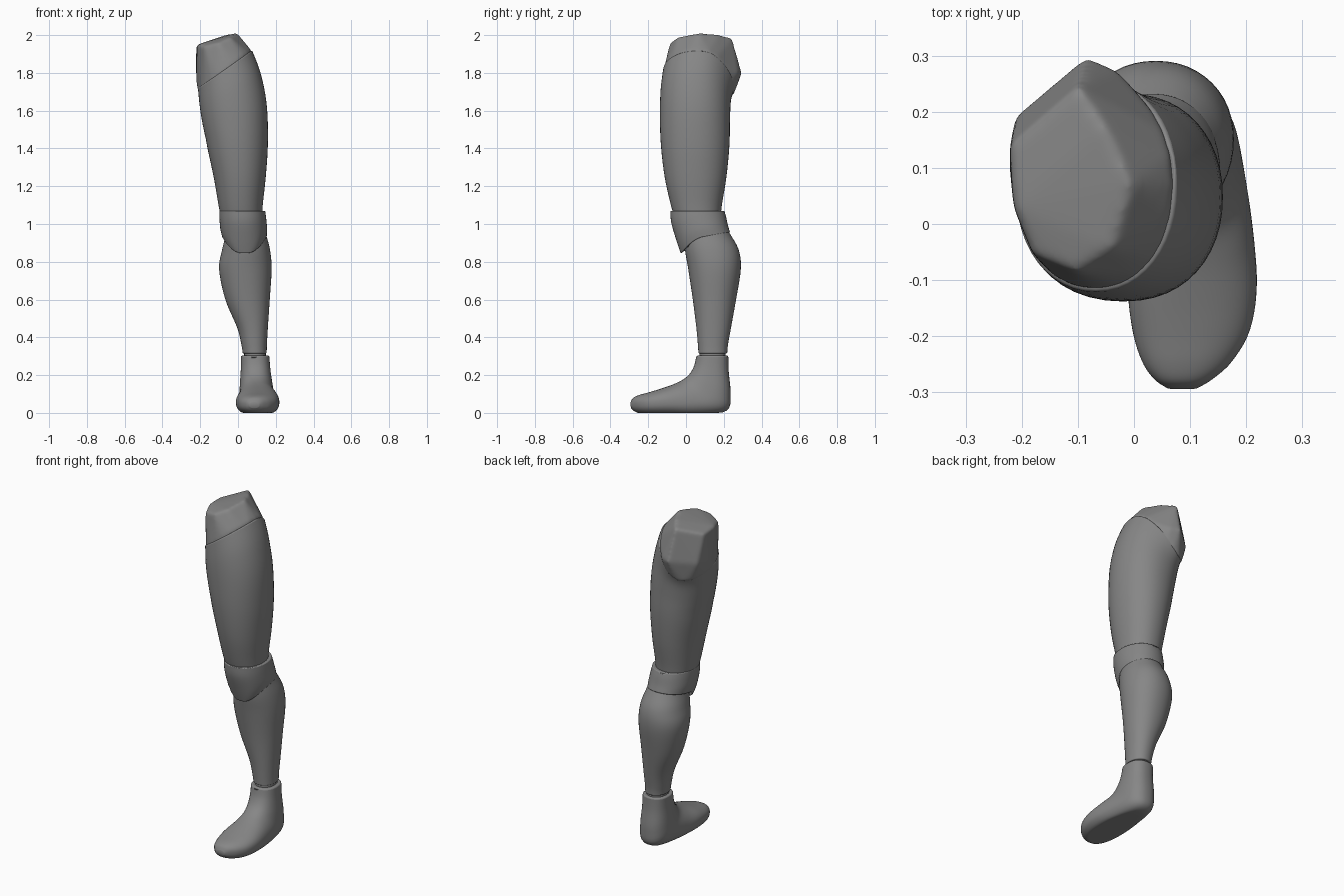
import bpy, bmesh, math
from mathutils import Vector

if "Cube" in bpy.data.objects:
    bpy.data.objects.remove(bpy.data.objects["Cube"])

N, SUB = 48, 5
grey = bpy.data.materials.new("dark_grey")
grey.diffuse_color = (0.24, 0.24, 0.24, 1)
grey.use_nodes = True
grey.node_tree.nodes["Principled BSDF"].inputs["Base Color"].default_value = grey.diffuse_color


def spline(rows, sub=SUB):
    """Catmull-Rom interpolation through rows of numbers."""
    out = []
    for i in range(len(rows) - 1):
        a, b, c, d = (rows[max(0, min(len(rows) - 1, i + k))] for k in (-1, 0, 1, 2))
        for s in range(sub):
            t = s / sub
            out.append([0.5 * (2 * q + (r - p) * t + (2 * p - 5 * q + 4 * r - w) * t * t
                               + (3 * q - p - 3 * r + w) * t ** 3)
                        for p, q, r, w in zip(a, b, c, d)])
    return out + [list(rows[-1])]


def ring(sec, n=N, e=0.94):
    """Oval section: front point (ya, za), back point (yb, zb), width x0..x1."""
    ya, za, yb, zb, x0, x1 = sec
    pts = []
    for i in range(n):
        a = 2 * math.pi * i / n
        c, s = [math.copysign(abs(v) ** e, v) for v in (math.cos(a), math.sin(a))]
        pts.append(Vector(((x0 + x1) / 2 + (x1 - x0) / 2 * c,
                           (ya + yb) / 2 + (ya - yb) / 2 * s,
                           (za + zb) / 2 + (za - zb) / 2 * s)))
    return pts


def finish(name, bm):
    bmesh.ops.recalc_face_normals(bm, faces=bm.faces)
    me = bpy.data.meshes.new(name)
    bm.to_mesh(me)
    bm.free()
    me.materials.append(grey)
    ob = bpy.data.objects.new(name, me)
    bpy.context.collection.objects.link(ob)
    bpy.context.view_layer.objects.active = ob
    for o in bpy.context.selected_objects:
        o.select_set(False)
    ob.select_set(True)
    bpy.ops.object.shade_smooth_by_angle(angle=math.radians(50))
    return ob


def loft(name, rows, warp=None, bevel=0.01, e=0.94):
    bm = bmesh.new()
    loops = []
    for sec in spline(rows):
        pts = ring(sec, e=e)
        if warp:
            pts = [warp(p) for p in pts]
        loops.append([bm.verts.new(p) for p in pts])
    for a, b in zip(loops, loops[1:]):
        for i in range(N):
            j = (i + 1) % N
            bm.faces.new((a[i], a[j], b[j], b[i]))
    bm.faces.new(loops[0])
    bm.faces.new(loops[-1])
    ob = finish(name, bm)
    if bevel:
        m = ob.modifiers.new("rim", 'BEVEL')
        m.width, m.segments, m.limit_method = bevel, 3, 'ANGLE'
        m.angle_limit = math.radians(50)
    return ob


def level(z, y0, y1, x0, x1):
    return (y0, z, y1, z, x0, x1)


# Thigh: the upper end is sheared to a slanted hip rim
def rim_z(x, y):
    return 1.868 + 0.7 * x - 3.0 * max(0, y - 0.08) ** 2


def thigh_warp(p):
    if p.z > 1.45:
        t = (p.z - 1.45) / 0.4
        p.z = 1.45 + t * (rim_z(p.x, p.y) - 1.45)
    return p


THIGH_TOP = level(1.85, -0.12, 0.258, -0.212, 0.074)
loft("thigh", [level(1.0, -0.05, 0.18, -0.085, 0.125),
               level(1.1, -0.08, 0.19, -0.103, 0.131),
               level(1.25, -0.113, 0.214, -0.129, 0.147),
               level(1.42, -0.133, 0.23, -0.165, 0.158),
               level(1.58, -0.138, 0.233, -0.19, 0.153),
               level(1.72, -0.134, 0.239, -0.204, 0.122),
               THIGH_TOP], thigh_warp)

# Hip block: softened convex hull rising from the thigh rim
bm = bmesh.new()
for p in ring(THIGH_TOP, 24):
    q = Vector((-0.07 + (p.x + 0.07) * 0.98, 0.067 + (p.y - 0.067) * 0.98,
                rim_z(p.x, p.y)))
    bm.verts.new(q)
    bm.verts.new(q - Vector((0, 0, 0.03)))
for p in [(-0.18, -0.055, 1.94), (-0.105, -0.085, 1.96), (-0.04, -0.045, 1.99),
          (-0.005, 0.07, 2.012), (-0.05, 0.17, 2.005), (-0.1, 0.245, 1.985),
          (-0.215, 0.03, 1.95), (-0.222, 0.14, 1.945), (-0.085, 0.298, 1.80),
          (-0.03, 0.275, 1.80), (-0.213, 0.19, 1.78), (-0.222, 0.10, 1.76)]:
    bm.verts.new(p)
bmesh.ops.convex_hull(bm, input=bm.verts)
bmesh.ops.delete(bm, geom=[v for v in bm.verts if not v.link_faces], context='VERTS')
hip = finish("hip_block", bm)
m = hip.modifiers.new("remesh", 'REMESH')
m.mode, m.voxel_size, m.use_smooth_shade = 'VOXEL', 0.007, True
m = hip.modifiers.new("soften", 'SMOOTH')
m.factor, m.iterations = 0.5, 28


# Knee band: the lower edge dips to a rounded point in front
def knee_warp(p):
    t = (1.07 - p.z) / 0.15
    f = max(0, 0.09 - p.y) / 0.115
    low = 0.915 + 0.18 * p.y - 0.066 * min(1, f) ** 2
    p.z = 1.07 + t * (low - 1.07)
    return p


loft("knee_band", [level(1.07, -0.083, 0.203, -0.098, 0.144),
                   level(1.03, -0.078, 0.212, -0.098, 0.149),
                   level(0.97, -0.052, 0.222, -0.094, 0.154),
                   level(0.92, -0.028, 0.233, -0.084, 0.152)], knee_warp)

# Calf
loft("calf", [level(0.315, 0.066, 0.218, 0.025, 0.152),
              level(0.36, 0.063, 0.222, 0.018, 0.153),
              level(0.45, 0.055, 0.238, -0.004, 0.158),
              level(0.6, 0.036, 0.265, -0.067, 0.168),
              level(0.76, 0.012, 0.29, -0.1, 0.178),
              level(0.86, -0.005, 0.28, -0.085, 0.17),
              level(0.94, -0.012, 0.238, -0.065, 0.15),
              level(1.0, -0.01, 0.2, -0.055, 0.135)])

# Ankle joint in the gap between calf and foot
loft("ankle_joint", [level(0.27, 0.072, 0.208, 0.033, 0.147),
                     level(0.34, 0.072, 0.208, 0.033, 0.147)], bevel=0)


# Foot: sections swing from level at the ankle to upright at the toes
def sole_warp(p):
    p.z = max(p.z, 0.0)
    return p


loft("foot", [(0.055, 0.303, 0.224, 0.303, 0.015, 0.166),
              (0.043, 0.25, 0.226, 0.22, 0.015, 0.171),
              (0.018, 0.205, 0.236, 0.10, 0.01, 0.182),
              (-0.02, 0.174, 0.215, 0.012, 0.006, 0.192),
              (-0.07, 0.150, 0.07, -0.015, -0.002, 0.21),
              (-0.14, 0.126, -0.07, -0.015, -0.011, 0.219),
              (-0.20, 0.108, -0.175, -0.012, -0.003, 0.207),
              (-0.25, 0.094, -0.238, -0.004, 0.014, 0.175),
              (-0.28, 0.079, -0.272, 0.008, 0.036, 0.14),
              (-0.294, 0.056, -0.292, 0.026, 0.06, 0.112)], sole_warp, e=0.85)
